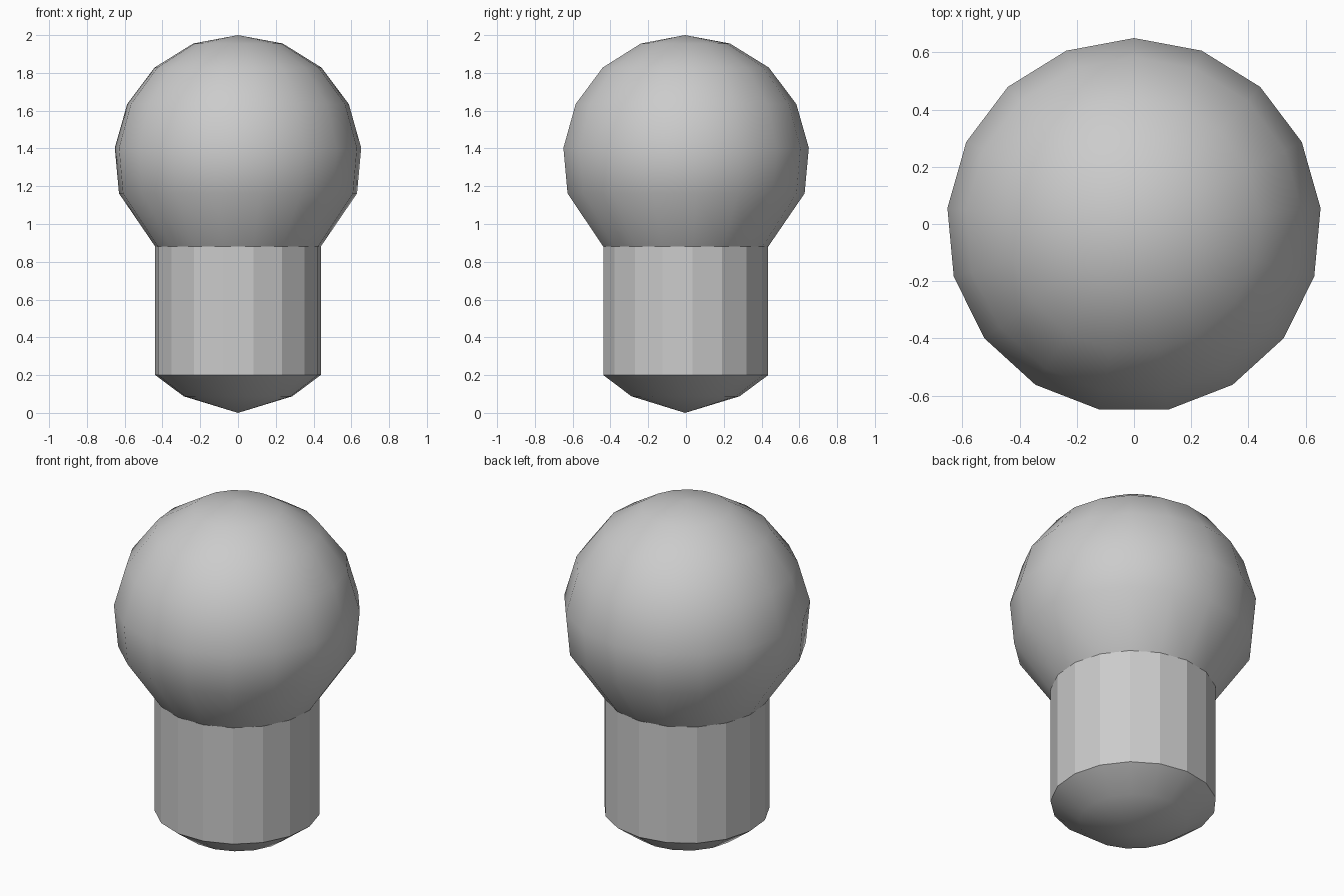
import bpy, bmesh, math

if "Cube" in bpy.data.objects:
    bpy.data.objects.remove(bpy.data.objects["Cube"])

SIDES = 17
STEP = 2 * math.pi / SIDES
Y0 = -0.005  # odd side count: shift so the bounds are centred


def lathe(name, profile, smooth):
    """Revolve (radius, z) points, top to bottom; radius 0 makes a pole."""
    bm = bmesh.new()
    rings = []
    for r, z in profile:
        if r == 0:
            rings.append([bm.verts.new((0, Y0, z))] * SIDES)
        else:
            rings.append([bm.verts.new((-r * math.sin(i * STEP), Y0 + r * math.cos(i * STEP), z))
                          for i in range(SIDES)])
    for a, b in zip(rings, rings[1:]):
        for i in range(SIDES):
            j = (i + 1) % SIDES
            quad = list(dict.fromkeys((a[i], b[i], b[j], a[j])))
            bm.faces.new(quad).smooth = smooth
    bmesh.ops.recalc_face_normals(bm, faces=bm.faces)
    # open tubes and cups: make sure the outside faces outward
    f = max(bm.faces, key=lambda f: f.calc_center_median().xy.length)
    c = f.calc_center_median()
    if f.normal.x * c.x + f.normal.y * (c.y - Y0) < 0:
        bmesh.ops.reverse_faces(bm, faces=bm.faces)
    mesh = bpy.data.meshes.new(name)
    bm.to_mesh(mesh)
    bm.free()
    obj = bpy.data.objects.new(name, mesh)
    bpy.context.collection.objects.link(obj)
    return obj


# Round head: sphere arc, then a straight run down into the neck
R = 0.658
head = [(0, 2.0)]
head += [(R * math.sin(k * STEP), 2.0 - R + R * math.cos(k * STEP)) for k in range(1, 6)]
head += [(0.44, 0.88)]
lathe("bulb_head", head, True)

# Faceted cylindrical neck
lathe("neck", [(0.44, 0.88), (0.44, 0.2)], False)

# Shallow rounded base tip
lathe("base_tip", [(0.44, 0.2), (0.289, 0.088), (0, 0.0)], True)
